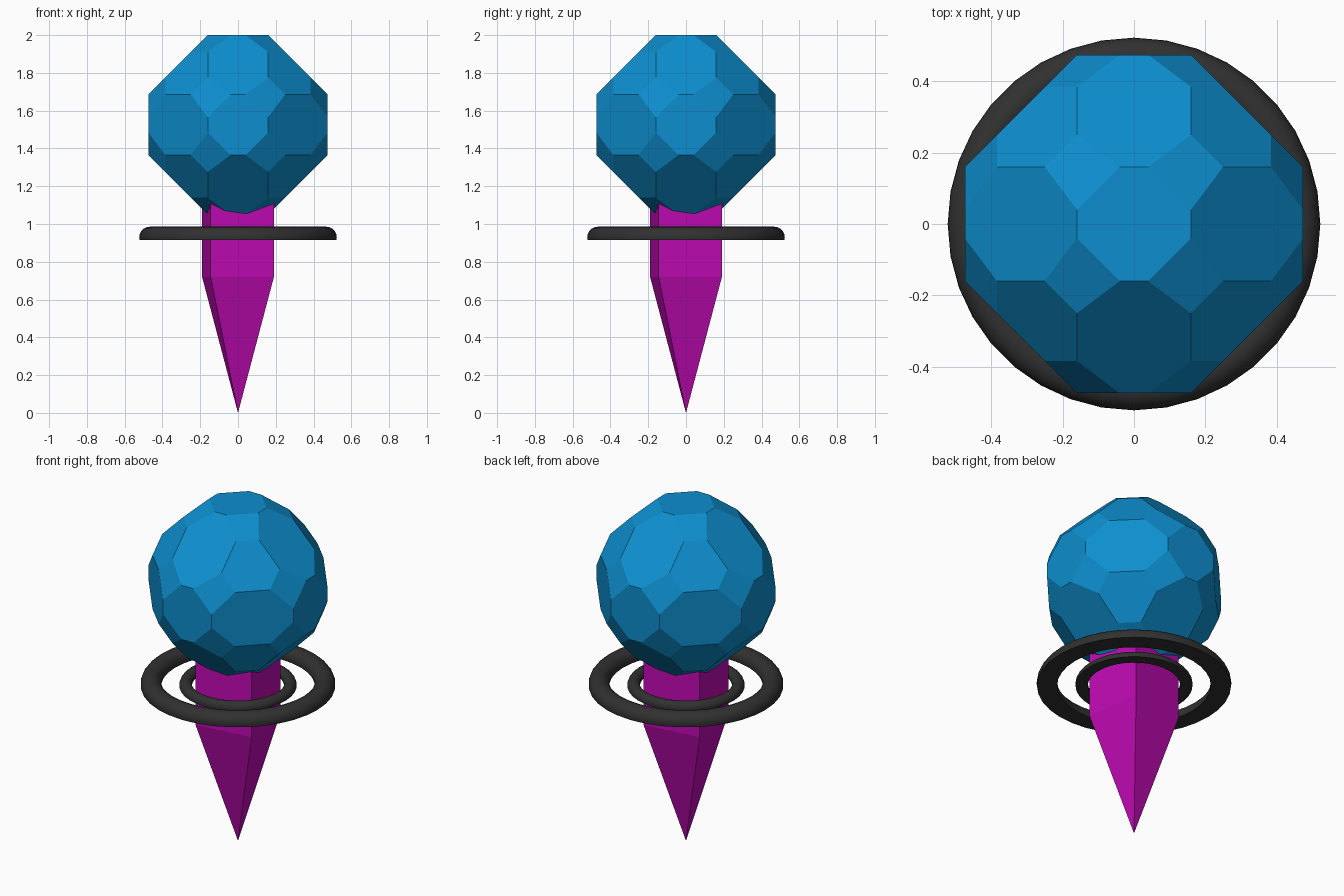
import bpy
import bmesh
from math import cos, sin, radians
from mathutils import Vector

cube = bpy.data.objects.get("Cube")
if cube:
    bpy.data.objects.remove(cube, do_unlink=True)


def make_material(name, rgb):
    mat = bpy.data.materials.new(name)
    mat.use_nodes = True
    color = (*rgb, 1.0)
    mat.diffuse_color = color
    mat.node_tree.nodes["Principled BSDF"].inputs["Base Color"].default_value = color
    return mat


def finish(bm, name, mat):
    bmesh.ops.recalc_face_normals(bm, faces=bm.faces)
    mesh = bpy.data.meshes.new(name)
    bm.to_mesh(mesh)
    bm.free()
    mesh.materials.append(mat)
    obj = bpy.data.objects.new(name, mesh)
    bpy.context.collection.objects.link(obj)
    return obj


def convex_solid(name, points, mat):
    """Wrap points in a convex hull and merge its coplanar triangles."""
    bm = bmesh.new()
    for p in points:
        bm.verts.new(p)
    bmesh.ops.convex_hull(bm, input=bm.verts)
    bmesh.ops.dissolve_limit(bm, angle_limit=radians(2), verts=bm.verts, edges=bm.edges)
    return finish(bm, name, mat)


def ring(name, radius, tube, base, mat):
    """Rounded tube with a flat underside, spun around the z axis."""
    bm = bmesh.new()
    steps = 14
    center_z = base + tube * sin(radians(15))
    profile = []
    for i in range(steps + 1):
        a = radians(-15 + 210 * i / steps)
        profile.append(bm.verts.new((radius + tube * cos(a), 0, center_z + tube * sin(a))))
    edges = [bm.edges.new((v, profile[(i + 1) % len(profile)])) for i, v in enumerate(profile)]
    bmesh.ops.spin(bm, geom=profile + edges, cent=(0, 0, 0), axis=(0, 0, 1),
                   angle=radians(360), steps=36, use_merge=True)
    bmesh.ops.remove_doubles(bm, verts=bm.verts, dist=0.0001)
    obj = finish(bm, name, mat)
    bpy.ops.object.select_all(action="DESELECT")
    obj.select_set(True)
    bpy.context.view_layer.objects.active = obj
    bpy.ops.object.shade_smooth_by_angle(angle=radians(40))


blue = make_material("blue", (0.004, 0.27, 0.62))
magenta = make_material("magenta", (0.52, 0.003, 0.45))
charcoal = make_material("charcoal", (0.03, 0.03, 0.03))

# Faceted ball: every axis order and sign of two seed corners
ball_center = Vector((0, 0, 1.525))
signs = (-1, 1)
corners = []
for seed in ((0.04, 0.16, 0.475), (0.16, 0.25, 0.385)):
    for i in range(3):
        for j in range(3):
            if i == j:
                continue
            x, y, z = seed[i], seed[j], seed[3 - i - j]
            corners += [ball_center + Vector((x * sx, y * sy, z * sz))
                        for sx in signs for sy in signs for sz in signs]
convex_solid("faceted_ball", corners, blue)

# Square spike, turned slightly off the diagonal, reaching into the ball
spike = [(0, 0, 0)]
for z in (0.72, 1.2):
    for i in range(4):
        a = radians(-37.3 + 90 * i)
        spike.append((0.239 * cos(a), 0.239 * sin(a), z))
convex_solid("spike", spike, magenta)

# Two floating rings around the spike
ring("outer_ring", 0.467, 0.056, 0.915, charcoal)
ring("inner_ring", 0.281, 0.034, 0.915, charcoal)
